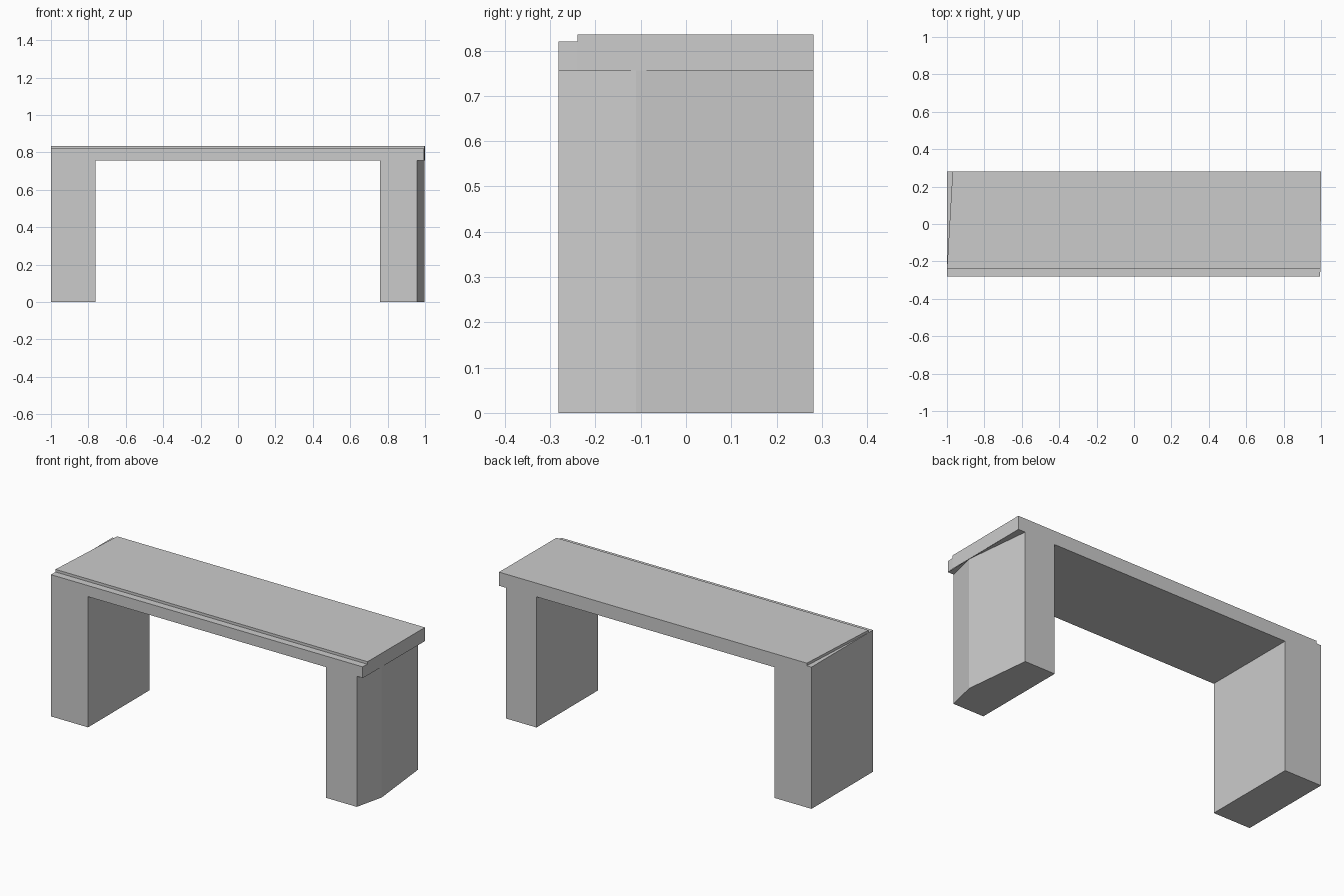
import bpy, bmesh

if "Cube" in bpy.data.objects:
    bpy.data.objects.remove(bpy.data.objects["Cube"])

F, B = -0.281, 0.281          # front and back planes
UNDER, LEDGE, TOP = 0.756, 0.82, 0.835


def face(bm, pts, z, up=True):
    """Flat horizontal polygon; points run counter-clockwise."""
    verts = [bm.verts.new((x, y, z)) for x, y in pts]
    bm.faces.new(verts if up else verts[::-1])


def walls(bm, pts, z0, z1):
    """Vertical sides around a counter-clockwise outline."""
    for (ax, ay), (bx, by) in zip(pts, pts[1:] + pts[:1]):
        bm.faces.new([bm.verts.new(p) for p in
                      ((ax, ay, z0), (bx, by, z0), (bx, by, z1), (ax, ay, z1))])


def finish(bm, name):
    bmesh.ops.remove_doubles(bm, verts=bm.verts, dist=0.0001)
    mesh = bpy.data.meshes.new(name)
    bm.to_mesh(mesh)
    bm.free()
    bpy.context.collection.objects.link(bpy.data.objects.new(name, mesh))


# Leg outlines: the right leg has a peaked outer side
peak = (0.997, -0.11)
legs = {
    "left_leg": [(-1, F), (-0.763, F), (-0.763, B), (-1, B)],
    "right_leg": [(0.76, F), (0.957, F), peak, (0.955, B), (0.76, B)],
}
for name, outline in legs.items():
    bm = bmesh.new()
    walls(bm, outline, 0, UNDER)
    face(bm, outline, 0, up=False)
    finish(bm, name)

# Bench slab with a lowered front ledge and a thin wedge at the left end
bm = bmesh.new()
slab = [(-1, F), (0.994, F), (0.997, -0.24), (1, B), (-1, B)]
tread = [(-1, -0.24), (0.997, -0.24), (1, B), (-0.97, B)]
walls(bm, slab, UNDER, LEDGE)
walls(bm, tread, LEDGE, TOP)
face(bm, tread, TOP)
face(bm, [(-1, F), (0.994, F), (0.997, -0.24), (-1, -0.24)], LEDGE)
face(bm, [(-1, -0.24), (-0.97, B), (-1, B)], LEDGE)

# Underside: between the legs, and the two small overhangs on the right
face(bm, [(-0.763, F), (0.76, F), (0.76, B), (-0.763, B)], UNDER, up=False)
face(bm, [(0.957, F), (0.994, F), peak], UNDER, up=False)
face(bm, [peak, (1, B), (0.955, B)], UNDER, up=False)
finish(bm, "bench_top")
